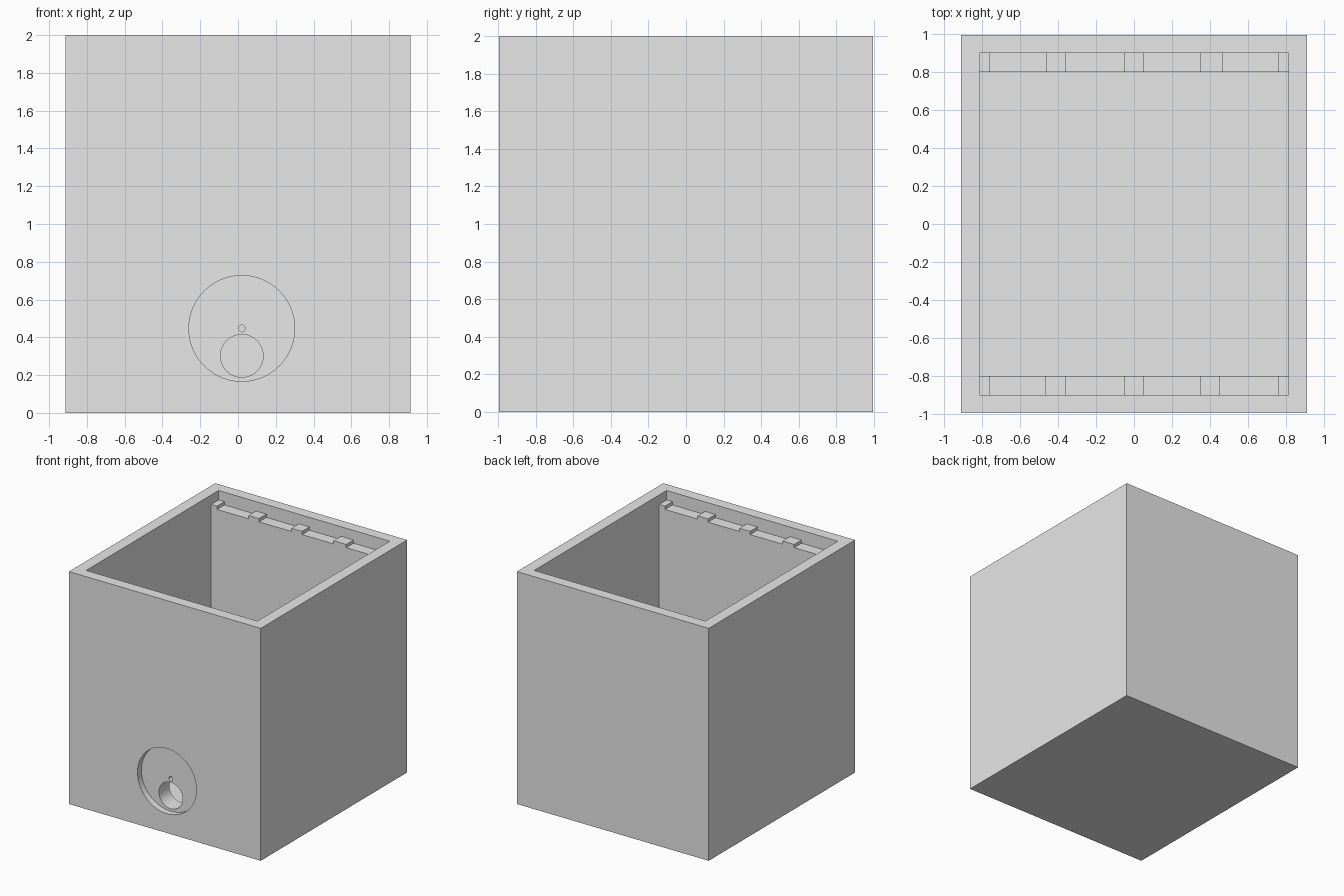
import bpy
import math

if "Cube" in bpy.data.objects:
    bpy.data.objects.remove(bpy.data.objects["Cube"], do_unlink=True)

# Single grey material
grey = bpy.data.materials.new("plain_grey")
grey.use_nodes = True
colour = (0.8, 0.8, 0.8, 1)
grey.diffuse_color = colour
for node in grey.node_tree.nodes:
    if node.type == 'BSDF_PRINCIPLED':
        node.inputs["Base Color"].default_value = colour

HALF_X, HALF_Y, HEIGHT = 0.913, 0.995, 2.0
INNER_X, INNER_Y, REBATE_Y = 0.815, 0.8, 0.9
FLOOR, LEDGE, TOOTH_TOP = 0.1, 1.89, 1.918
ABOVE = HEIGHT + 0.2


def box(name, low, high):
    bpy.ops.mesh.primitive_cube_add(size=1, location=[(a + b) / 2 for a, b in zip(low, high)])
    ob = bpy.context.object
    ob.name = name
    ob.scale = [b - a for a, b in zip(low, high)]
    bpy.ops.object.transform_apply(location=True, rotation=True, scale=True)
    return ob


def bore(name, x, z, radius, y_start, y_end, sides):
    """Cylinder lying along the depth axis."""
    bpy.ops.mesh.primitive_cylinder_add(
        vertices=sides, radius=radius, depth=y_end - y_start,
        location=(x, (y_start + y_end) / 2, z), rotation=(math.pi / 2, 0, 0))
    ob = bpy.context.object
    ob.name = name
    bpy.ops.object.transform_apply(location=True, rotation=True, scale=True)
    return ob


def carve(target, cutter):
    cutter.hide_render = True
    mod = target.modifiers.new("carve", 'BOOLEAN')
    mod.operation = 'DIFFERENCE'
    mod.solver = 'EXACT'
    mod.object = cutter
    bpy.ops.object.select_all(action='DESELECT')
    bpy.context.view_layer.objects.active = target
    target.select_set(True)
    bpy.ops.object.modifier_apply(modifier=mod.name)
    bpy.data.objects.remove(cutter, do_unlink=True)


# Outer block, hollowed with a wider rebate at the mouth
body = box("open_box", (-HALF_X, -HALF_Y, 0), (HALF_X, HALF_Y, HEIGHT))
carve(body, box("cavity_cutter", (-INNER_X, -INNER_Y, FLOOR), (INNER_X, INNER_Y, ABOVE)))
carve(body, box("rebate_cutter", (-INNER_X, -REBATE_Y, TOOTH_TOP), (INNER_X, REBATE_Y, ABOVE)))

# Shallow slots in both ledges leave the teeth standing between them
back_slots = [(-0.76, -0.46), (-0.36, -0.05), (0.05, 0.35), (0.47, 0.76)]
front_slots = [(-0.76, -0.47), (-0.36, -0.05), (0.05, 0.35), (0.45, 0.76)]
for slots, y0, y1 in ((back_slots, INNER_Y - 0.1, REBATE_Y),
                      (front_slots, -REBATE_Y, 0.1 - INNER_Y)):
    for x0, x1 in slots:
        carve(body, box("slot_cutter", (x0, y0, LEDGE), (x1, y1, TOOTH_TOP + 0.05)))

# Round recess on the front, with a pin hole and a larger opening through the wall
DIAL_X, DIAL_Z = 0.02, 0.447
outside, inside = -HALF_Y - 0.1, -INNER_Y + 0.1
carve(body, bore("recess_cutter", DIAL_X, DIAL_Z, 0.28, outside, -HALF_Y + 0.053, 96))
carve(body, bore("pin_hole_cutter", DIAL_X, DIAL_Z, 0.018, outside, inside, 32))
carve(body, bore("opening_cutter", DIAL_X, 0.302, 0.113, outside, inside, 64))

body.data.materials.clear()
body.data.materials.append(grey)
for poly in body.data.polygons:
    poly.material_index = 0
bpy.ops.object.shade_smooth_by_angle(angle=math.radians(30))
